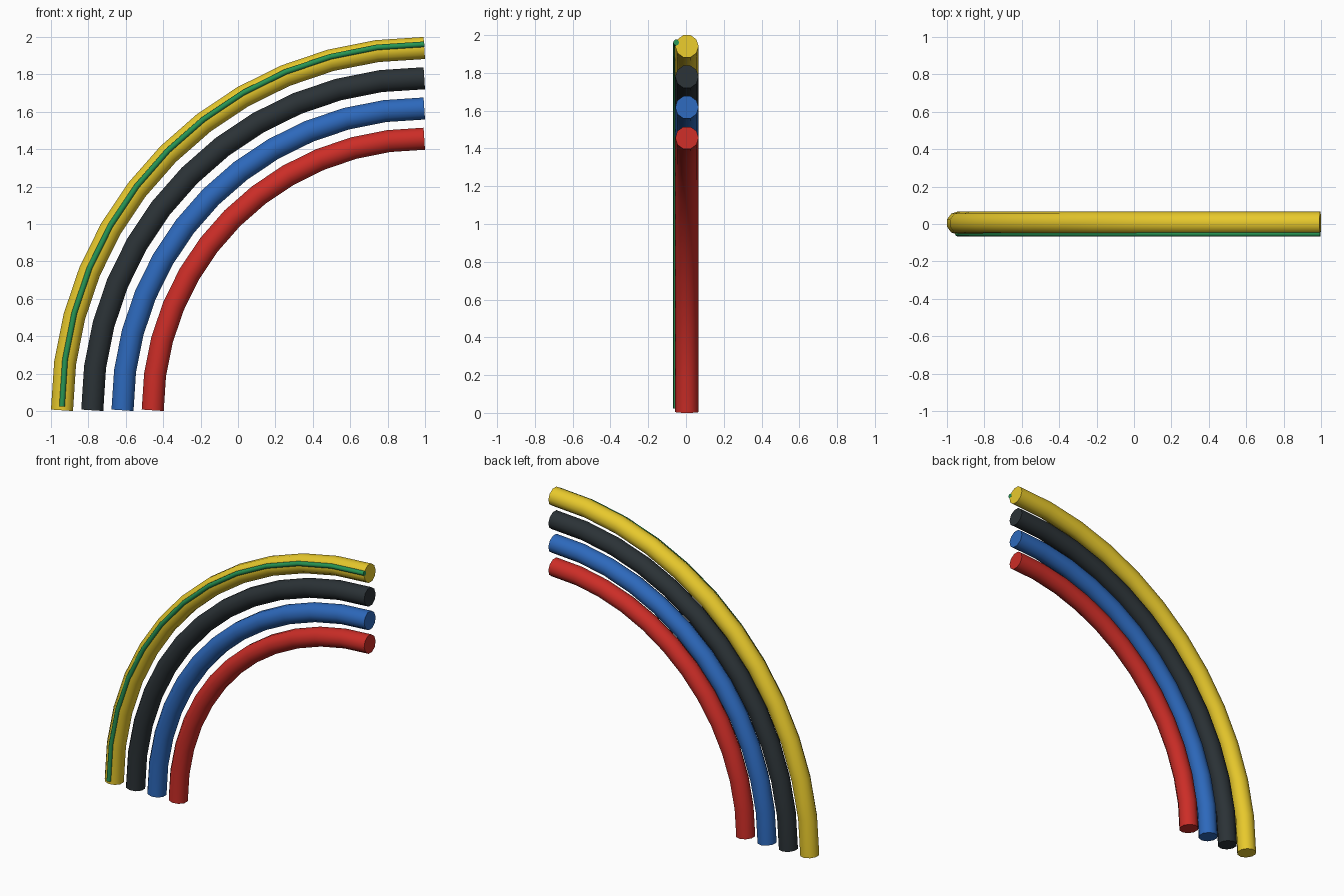
import bpy, bmesh
from math import sin, cos, pi, radians
from mathutils import Vector

if "Cube" in bpy.data.objects:
    bpy.data.objects.remove(bpy.data.objects["Cube"])

SEGS, SIDES = 12, 10
CX, CZ = 0.996, 0.004      # common centre of the quarter arcs
Y0 = 0.005                 # depth of the cable axes


def arc_tube(name, arc_r, tube_r, y, dz, color):
    """Capped tube swept along a quarter circle in the XZ plane."""
    bm = bmesh.new()
    step = pi / 2 / SEGS
    rings = []
    for i in range(SEGS + 1):
        a = i * step
        centre = Vector((CX - arc_r * cos(a), y, CZ + dz + arc_r * sin(a)))
        # end rings are square to the first and last straight segment
        n = a + (step / 2 if i == 0 else -step / 2 if i == SEGS else 0)
        out = Vector((-cos(n), 0, sin(n)))
        rings.append([bm.verts.new(centre
                                   + out * (tube_r * sin(2 * pi * k / SIDES))
                                   + Vector((0, tube_r * cos(2 * pi * k / SIDES), 0)))
                      for k in range(SIDES)])
    for r0, r1 in zip(rings, rings[1:]):
        for k in range(SIDES):
            j = (k + 1) % SIDES
            bm.faces.new((r0[k], r0[j], r1[j], r1[k]))
    bm.faces.new(rings[0])
    bm.faces.new(rings[-1])
    bmesh.ops.recalc_face_normals(bm, faces=bm.faces)
    mesh = bpy.data.meshes.new(name)
    bm.to_mesh(mesh)
    bm.free()
    mat = bpy.data.materials.new(name + "_colour")
    mat.diffuse_color = (*color, 1)
    mat.use_nodes = True
    mat.node_tree.nodes["Principled BSDF"].inputs["Base Color"].default_value = mat.diffuse_color
    mesh.materials.append(mat)
    ob = bpy.data.objects.new(name, mesh)
    bpy.context.collection.objects.link(ob)
    bpy.ops.object.select_all(action='DESELECT')
    ob.select_set(True)
    bpy.context.view_layer.objects.active = ob
    bpy.ops.object.shade_smooth_by_angle(angle=radians(45))
    return ob


# four concentric wires, outermost first
wires = [
    ("yellow_wire", (0.80, 0.58, 0.025)),
    ("black_wire", (0.024, 0.032, 0.037)),
    ("blue_wire", (0.026, 0.14, 0.50)),
    ("red_wire", (0.60, 0.026, 0.02)),
]
for i, (name, color) in enumerate(wires):
    arc_tube(name, 1.937 - 0.1617 * i, 0.062, Y0, 0, color)

# thin green stripe along the front of the yellow wire
arc_tube("green_stripe", 1.937, 0.0155, Y0 - 0.057, 0.02, (0.02, 0.30, 0.09))
